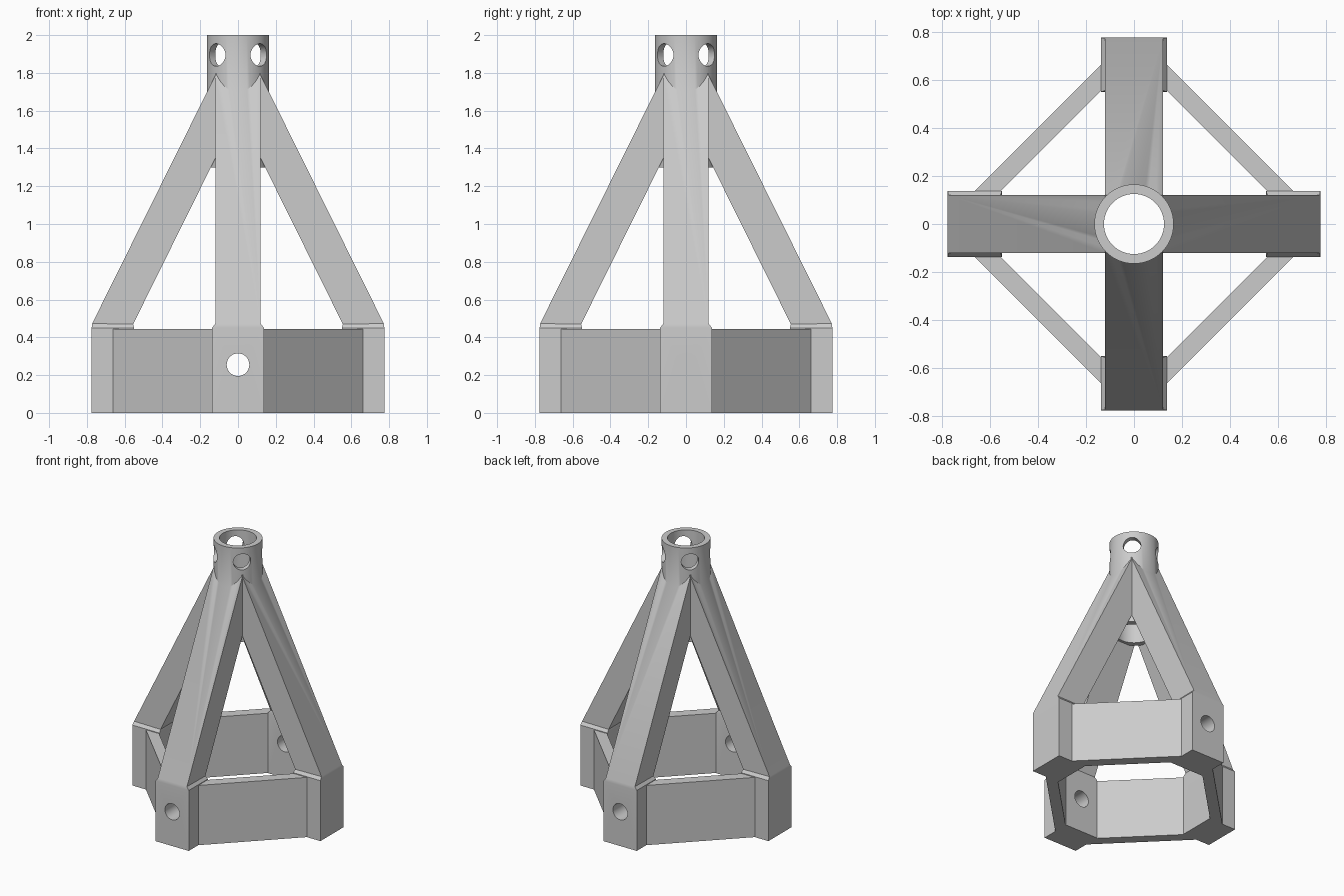
import bpy, bmesh
from math import pi
from mathutils import Matrix, Vector

if "Cube" in bpy.data.objects:
    bpy.data.objects.remove(bpy.data.objects["Cube"])

grey = bpy.data.materials.new("plain_grey")
grey.use_nodes = True
colour = (0.6, 0.6, 0.6, 1)
grey.diffuse_color = colour
grey.node_tree.nodes["Principled BSDF"].inputs["Base Color"].default_value = colour


def make(name, bm):
    bmesh.ops.recalc_face_normals(bm, faces=bm.faces)
    mesh = bpy.data.meshes.new(name)
    bm.to_mesh(mesh)
    bm.free()
    mesh.materials.append(grey)
    obj = bpy.data.objects.new(name, mesh)
    bpy.context.collection.objects.link(obj)
    return obj


def loft(name, sections, angle=0):
    """Solid through equal-length loops of points, turned about z."""
    bm = bmesh.new()
    loops = [[bm.verts.new(p) for p in s] for s in sections]
    n = len(loops[0])
    bm.faces.new(loops[0])
    bm.faces.new(loops[-1])
    for a, b in zip(loops, loops[1:]):
        for i in range(n):
            j = (i + 1) % n
            bm.faces.new((a[i], a[j], b[j], b[i]))
    bm.transform(Matrix.Rotation(angle, 4, 'Z'))
    return make(name, bm)


def rect(x0, x1, y, z0, z1):
    return [(x0, -y, z0), (x1, -y, z1), (x1, y, z1), (x0, y, z0)]


def cylinder(name, radius, length, centre, axis=(0, 0, 1), sides=64):
    bm = bmesh.new()
    bmesh.ops.create_cone(bm, cap_ends=True, segments=sides, radius1=radius,
                          radius2=radius, depth=length)
    turn = Vector((0, 0, 1)).rotation_difference(Vector(axis)).to_matrix().to_4x4()
    bm.transform(Matrix.Translation(centre) @ turn)
    return make(name, bm)


def combine(target, tool, operation):
    mod = target.modifiers.new(operation.lower(), 'BOOLEAN')
    mod.operation, mod.solver, mod.object = operation, 'EXACT', tool
    bpy.context.view_layer.update()
    graph = bpy.context.evaluated_depsgraph_get()
    result = bpy.data.meshes.new_from_object(target.evaluated_get(graph))
    target.modifiers.clear()
    target.data = result
    bpy.data.objects.remove(tool)


# Collar around the top
stand = cylinder("four_legged_stand", 0.165, 0.7, (0, 0, 1.65))

# Four feet, each with a shouldered top running into a sloping leg
for k in range(4):
    foot = rect(0.55, 0.775, 0.137, 0, 0)
    shoulder = rect(0.55, 0.775, 0.137, 0.45, 0.45)
    neck = rect(0.555, 0.772, 0.12, 0.47, 0.473)
    top = rect(0, 0, 0.12, 1.59, 2.03)
    combine(stand, loft("leg", [foot, shoulder, neck, top], k * pi / 2), 'UNION')

# Diagonal walls linking the feet
for k in range(4):
    plan = [(0.675, 0.125), (0.125, 0.675), (0.125, 0.567), (0.567, 0.125)]
    wall = [[(x, y, z) for x, y in plan] for z in (0, 0.445)]
    combine(stand, loft("wall", wall, k * pi / 2), 'UNION')

# Vertical bore, diagonal collar holes and holes through the feet
combine(stand, cylinder("bore", 0.125, 1.2, (0, 0, 1.6)), 'DIFFERENCE')
for axis in ((1, 1, 0), (1, -1, 0)):
    combine(stand, cylinder("collar_hole", 0.06, 1, (0, 0, 1.895), axis, 32), 'DIFFERENCE')
for axis in ((1, 0, 0), (0, 1, 0)):
    combine(stand, cylinder("foot_hole", 0.06, 2, (0, 0, 0.255), axis, 32), 'DIFFERENCE')

# Smooth the round parts, keep the edges crisp
bpy.ops.object.select_all(action='DESELECT')
stand.select_set(True)
bpy.context.view_layer.objects.active = stand
bpy.ops.object.shade_smooth_by_angle(angle=pi / 6)
